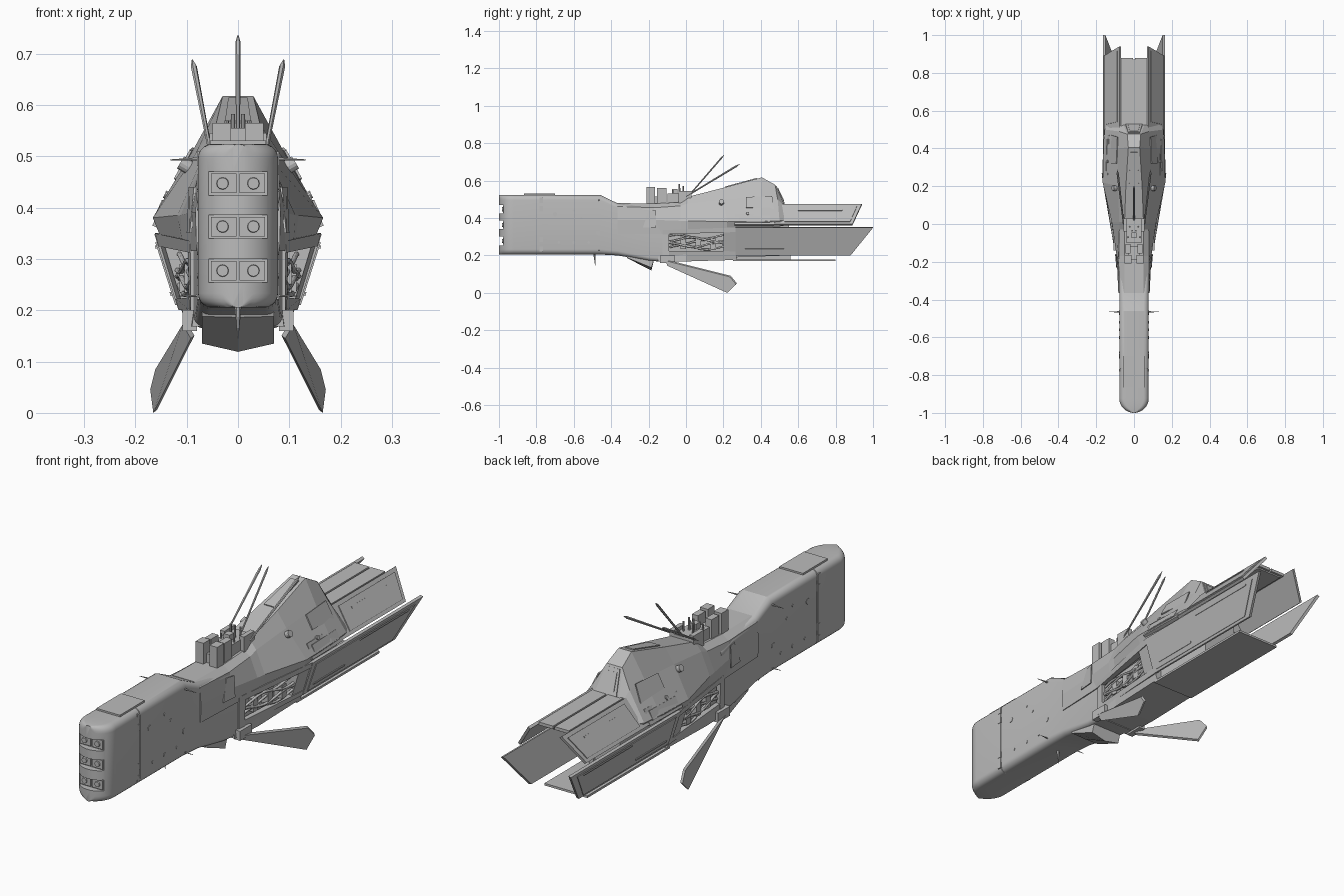
import bpy, bmesh, math
from mathutils import Vector as V

grey = bpy.data.materials.new("hull grey")
grey.diffuse_color = (0.5, 0.5, 0.5, 1)


def finish(name, bm, mirror=False):
    bmesh.ops.recalc_face_normals(bm, faces=bm.faces)
    me = bpy.data.meshes.new(name)
    bm.to_mesh(me)
    bm.free()
    me.materials.append(grey)
    ob = bpy.data.objects.new(name, me)
    bpy.context.collection.objects.link(ob)
    if mirror:
        ob.modifiers.new("mirror", 'MIRROR')
    return ob


def loft(name, rings, mirror=False):
    bm = bmesh.new()
    vs = [[bm.verts.new(p) for p in r] for r in rings]
    n = len(rings[0])
    for a, b in zip(vs, vs[1:]):
        for i in range(n):
            j = (i + 1) % n
            bm.faces.new((a[i], a[j], b[j], b[i]))
    bm.faces.new(vs[0])
    bm.faces.new(vs[-1])
    return finish(name, bm, mirror)


def slab(name, pts, t, mirror=False):
    pts = [V(p) for p in pts]
    n = (pts[1] - pts[0]).cross(pts[-1] - pts[0]).normalized() * t
    return loft(name, [pts, [p + n for p in pts]], mirror)


def sub(q, u0, u1, v0, v1):
    a, b, c, d = [V(p) for p in q]
    f = lambda u, v: a.lerp(b, u).lerp(d.lerp(c, u), v)
    return [f(u0, v0), f(u1, v0), f(u1, v1), f(u0, v1)]


def box(name, x, y, z, mirror=False):
    r = lambda yy: [(x[0], yy, z[0]), (x[1], yy, z[0]), (x[1], yy, z[1]), (x[0], yy, z[1])]
    return loft(name, [r(y[0]), r(y[1])], mirror)


def rod(name, a, b, r0, r1, n=8, mirror=False):
    a, b = V(a), V(b)
    q = (b - a).to_track_quat('Z', 'Y')
    ring = lambda c, r: [c + q @ V((r * math.cos(6.28319 * i / n), r * math.sin(6.28319 * i / n), 0)) for i in range(n)]
    return loft(name, [ring(a, r0), ring(b, r1)], mirror)


def rounded(y, w, z0, z1, r):
    r = min(r, w * 0.9)
    pts = []
    for k, (cx, cz) in enumerate([(w - r, z1 - r), (r - w, z1 - r), (r - w, z0 + r), (w - r, z0 + r)]):
        for i in range(6):
            a = math.pi / 2 * (k + i / 5)
            pts.append((cx + r * math.cos(a), y, cz + r * math.sin(a)))
    return pts


def section(pts):
    return [(x, y, z) for x, y, z in pts] + [(-x, y, z) for x, y, z in reversed(pts)]


def smooth(ob):
    bpy.ops.object.select_all(action='DESELECT')
    ob.select_set(True)
    bpy.context.view_layer.objects.active = ob
    bpy.ops.object.shade_smooth_by_angle(angle=math.radians(25))


# Nose block: round in plan, with a seam groove, tapering into the neck
rings = []
for i in range(1, 13):
    t = math.pi / 2 * i / 12
    rings.append(rounded(-0.922 - 0.078 * math.cos(t), 0.078 * math.sin(t), 0.205, 0.524, 0.028))
for y, w in ((-.768, .078), (-.767, .075), (-.763, .075), (-.762, .078), (-.46, .078)):
    rings.append(rounded(y, w, 0.205, 0.524, 0.028))
rings += [rounded(-.365, .078, .2, .478, .025), rounded(-.2, .083, .172, .46, .02), rounded(-.11, .088, .165, .44, .02)]
nose = loft("nose_block", rings)
# Front light recesses
for z in (.447, .363, .277):
    c = box("recess_cutter", (-.057, .057), (-1.1, -.973), (z - .023, z + .023))
    m = nose.modifiers.new("cut", 'BOOLEAN')
    m.object, m.solver = c, 'EXACT'
    bpy.context.view_layer.objects.active = nose
    bpy.ops.object.modifier_apply(modifier="cut")
    bpy.data.objects.remove(c)
    box("light_panel", (.003, .053), (-.978, -.97), (z - .019, z + .019), True)
    rod("front_light", (.03, -.975, z), (.03, -.983, z), .0125, .011, 12, True)
smooth(nose)
box("nose_top_plate", (-.055, .055), (-.865, -.70), (.515, .531))
for z in (.495, .45, .285, .235):
    box("seam_notch", (.07, .0795), (-.782, -.765), (z - .014, z + .014), True)
for y, z, r in ((-.7, .42, .012), (-.6, .44, .006), (-.56, .4, .006), (-.68, .27, .006), (-.6, .27, .008), (-.52, .27, .006), (-.47, .32, .012)):
    rod("side_port", (.07, y, z), (.080, y, z), r, r, 12, True)
rod("upper_whisker", (.07, -.465, .495), (.132, -.465, .493), .004, .001, 6, True)
rod("lower_whisker", (.07, -.465, .228), (.116, -.465, .228), .003, .001, 6, True)
rod("belly_spike", (0, -.49, .21), (0, -.485, .145), .007, .001, 6)

# Upper hull with dorsal hump
S = [
    [(.05, -.365, .48), (.078, -.365, .462), (.083, -.365, .39), (.081, -.365, .315)],
    [(.05, -.17, .477), (.08, -.17, .455), (.092, -.17, .39), (.091, -.13, .315)],
    [(.05, -.03, .485), (.078, -.03, .465), (.112, -.03, .385), (.108, -.03, .33)],
    [(.05, .01, .513), (.078, .01, .478), (.118, .01, .385), (.112, .01, .335)],
    [(.043, .2, .562), (.085, .2, .5), (.166, .22, .38), (.152, .22, .345)],
    [(.03, .406, .617), (.086, .40, .515), (.162, .40, .382), (.147, .40, .35)],
    [(.036, .476, .578), (.08, .49, .5), (.155, .50, .385), (.14, .50, .355)],
    [(.058, .53, .465), (.072, .53, .46), (.14, .53, .39), (.135, .53, .36)],
]
loft("upper_hull", [section(s) for s in S])
win = [(-.055, .53, .467), (.055, .53, .467), (.034, .476, .579), (-.034, .476, .579)]
win = [win[1], win[0], win[3], win[2]]
slab("rear_window_frame", sub(win, .08, .92, .08, .92), .004)
slab("rear_window", sub(win, .2, .8, .2, .8), .007)
roof = [(-.043, .2, .562), (.043, .2, .562), (.03, .4, .616), (-.03, .4, .616)]
slab("roof_strip", sub(roof, .2, .8, .05, .9), .004)
rod("hull_port", (.09, .19, .475), (.112, .19, .488), .014, .014, 14, True)
rod("hull_port_small", (.13, .33, .42), (.143, .33, .426), .008, .008, 10, True)
step = [(.167, .26, .365), (.163, .47, .365), (.133, .47, .425), (.14, .26, .425)]
slab("side_step", step, -.015, True)
slab("side_step_vent", sub(step, .1, .9, .2, .8), .004, True)
cheek = [(.12, .32, .455), (.115, .47, .445), (.084, .46, .515), (.09, .32, .51)]
slab("cheek_plate", cheek, .005, True)
slab("neck_plate", [(.09, -.23, .35), (.096, -.16, .35), (.092, -.16, .44), (.082, -.2, .44)], .004, True)

# Deck machinery
box("deck_block", (.014, .05), (-.21, -.165), (.465, .565), True)
box("deck_block_rear", (.018, .046), (-.155, -.105), (.465, .56), True)
box("deck_bridge", (-.03, .03), (-.19, -.12), (.465, .515))
box("deck_base", (-.04, .04), (-.1, .03), (.465, .53))
box("deck_mount", (.036, .056), (-.04, .03), (.48, .545), True)
box("deck_tower", (-.014, .014), (-.075, -.045), (.5, .555))
for x, y, h in ((.01, -.035, .582), (.022, -.015, .57), (.03, -.07, .55)):
    rod("deck_post", (x, y, .5), (x, y, h), .005, .004, 8, True)

# Antenna blades
rod("centre_antenna", (0, .02, .525), (0, .19, .722), .004, .005, 6)
rod("centre_antenna_tip", (0, .19, .722), (0, .203, .736), .005, .001, 6)
rod("side_antenna", (.055, .0, .515), (.086, .265, .675), .004, .006, 6, True)
rod("side_antenna_tip", (.086, .265, .675), (.089, .287, .688), .006, .001, 6, True)

# Lower hull: core, belly and open machinery bay
loft("lower_core", [section([(.07, -.12, .36), (.07, -.12, .19)]), section([(.085, .27, .38), (.08, .27, .19)]),
                    section([(.08, .55, .40), (.075, .55, .2)])])
loft("belly", [section([(.085, -.15, .2), (.09, -.15, .168)]), section([(.1, .0, .205), (.098, .0, .168)]),
               section([(.112, .27, .205), (.1, .27, .176)])])
loft("bay_top_rail", [[(.08, -.125, .312), (.094, -.125, .312), (.094, -.125, .335), (.08, -.125, .335)],
                      [(.12, .27, .325), (.156, .27, .325), (.162, .27, .35), (.12, .27, .35)]], True)
loft("bay_bottom_rail", [[(.075, -.1, .2), (.092, -.1, .2), (.094, -.1, .225), (.075, -.1, .225)],
                         [(.09, .27, .2), (.115, .27, .2), (.122, .27, .222), (.09, .27, .222)]], True)
loft("bay_front_post", [[(.08, -.125, .17), (.092, -.125, .17), (.093, -.125, .33), (.08, -.125, .33)],
                        [(.08, -.09, .17), (.095, -.09, .17), (.098, -.09, .33), (.08, -.09, .33)]], True)
loft("bay_rear_bulkhead", [[(.07, y, .2), (.113 + d, y, .2), (.157 + d, y, .345), (.07, y, .345)] for y, d in ((.2, -.008), (.27, 0))], True)
for k in range(5):
    cu = bpy.data.curves.new("bay_pipe", 'CURVE')
    cu.dimensions, cu.bevel_depth, cu.bevel_resolution = '3D', .0055, 1
    for s in (1, -1):
        sp = cu.splines.new('POLY')
        sp.points.add(12)
        for i, p in enumerate(sp.points):
            u = i / 12
            p.co = (s * (.08 + .035 * u + .004 * (k % 2)), -.09 + .3 * u, .243 + .014 * k + .012 * math.sin(u * 7 + k * 1.7), 1)
    cu.materials.append(grey)
    bpy.context.collection.objects.link(bpy.data.objects.new("bay_pipe", cu))
for y in (-.03, .05, .13):
    box("bay_unit", (.06, .098 + y * .12), (y, y + .03), (.235, .29), True)

# Keel scoop
loft("keel_scoop", [[(-.07, -.32, .2), (.07, -.32, .2), (.07, -.315, .188), (0, -.315, .186), (-.07, -.315, .188)],
                    [(-.07, -.17, .18), (.07, -.17, .18), (.07, -.185, .135), (0, -.185, .119), (-.07, -.185, .135)]])

# Swept landing fins
slab("fin", [(.092, -.1, .145), (.165, .22, .0), (.171, .268, .045), (.161, .235, .085), (.108, -.11, .172)], -.01, True)
box("fin_mount", (.08, .108), (-.14, -.06), (.16, .2), True)

# Tail: roof, upper and lower side panels, floor
box("tail_roof", (.004, .07), (.48, .88), (.462, .475), True)
box("tail_roof_core", (-.06, .06), (.48, .87), (.456, .468))
up = [(.16, .30, .368), (.16, .89, .368), (.078, .94, .476), (.078, .30, .476)]
slab("upper_tail_panel", up, -.012, True)
slab("upper_tail_plate", sub(up, .38, .97, .1, .88), .004, True)
slab("upper_tail_slot", sub(up, .48, .86, .62, .68), .007, True)
low = [(.116, .265, .2), (.116, .88, .2), (.163, 1.0, .348), (.163, .265, .348)]
slab("lower_tail_panel", low, -.012, True)
slab("lower_tail_plate", sub(low, .04, .95, .07, .9), .003, True)
slab("lower_tail_slot", sub(low, .08, .4, .2, .25), .006, True)
slab("lower_tail_slot_rear", sub(low, .45, .9, .82, .86), .006, True)
box("tail_floor", (-.1, .1), (.25, .8), (.169, .178))
box("tail_floor_rib", (.04, .06), (.25, .56), (.175, .21), True)
